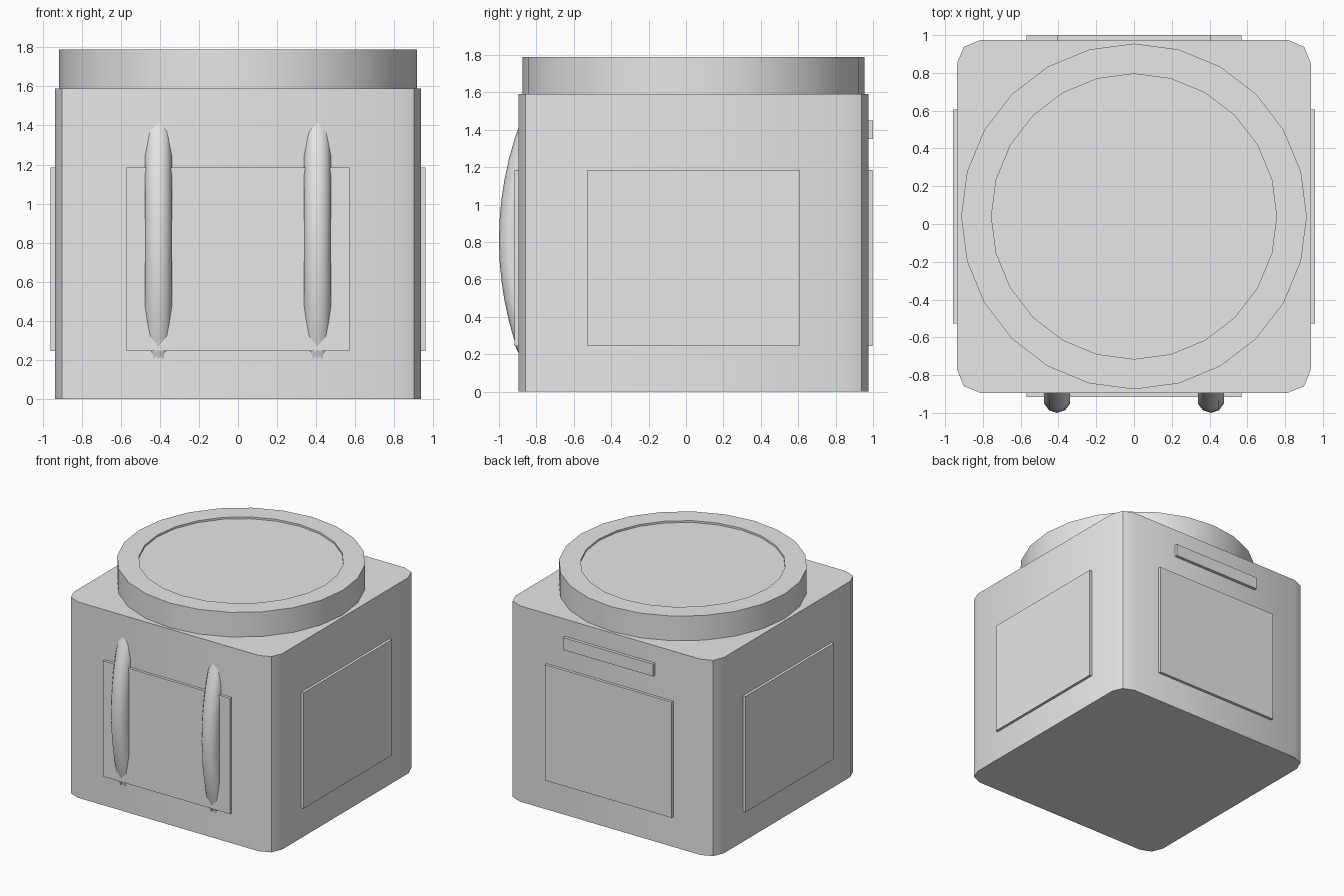
import bpy, bmesh, math
from mathutils import Vector

if "Cube" in bpy.data.objects:
    bpy.data.objects.remove(bpy.data.objects["Cube"], do_unlink=True)

GREY = (0.8, 0.8, 0.8, 1)
grey = bpy.data.materials.new("light grey")
grey.use_nodes = True
grey.diffuse_color = GREY
grey.node_tree.nodes["Principled BSDF"].inputs["Base Color"].default_value = GREY


def finish(name, bm, smooth=True):
    bmesh.ops.recalc_face_normals(bm, faces=bm.faces)
    mesh = bpy.data.meshes.new(name)
    bm.to_mesh(mesh)
    bm.free()
    mesh.materials.append(grey)
    obj = bpy.data.objects.new(name, mesh)
    bpy.context.collection.objects.link(obj)
    if smooth:
        bpy.ops.object.select_all(action='DESELECT')
        obj.select_set(True)
        bpy.context.view_layer.objects.active = obj
        bpy.ops.object.shade_smooth_by_angle(angle=math.radians(40))
    return obj


def box_mesh(low, high):
    bm = bmesh.new()
    bmesh.ops.create_cube(bm, size=1)
    low, high = Vector(low), Vector(high)
    for v in bm.verts:
        v.co = (low + high) / 2 + v.co * (high - low)
    return bm


def loft(bm, rings):
    """Skin closed rings of points and cap both ends."""
    rows = [[bm.verts.new(p) for p in ring] for ring in rings]
    n = len(rows[0])
    for a, b in zip(rows, rows[1:]):
        for i in range(n):
            j = (i + 1) % n
            bm.faces.new((a[i], a[j], b[j], b[i]))
    bm.faces.new(rows[0])
    bm.faces.new(rows[-1])


# Body with rounded upright corners
FRONT, BACK, SIDE = -0.895, 0.975, 0.937
MID = (FRONT + BACK) / 2
bm = box_mesh((-SIDE, FRONT, 0), (SIDE, BACK, 1.59))
uprights = [e for e in bm.edges if abs(e.verts[0].co.z - e.verts[1].co.z) > 1]
bmesh.ops.bevel(bm, geom=uprights, offset=0.125, segments=2, profile=0.5, affect='EDGES')
finish("body", bm)

# Round lid with a shallow recess
SIDES = 24
bm = bmesh.new()
profile = [(0.915, 1.585), (0.915, 1.79), (0.755, 1.79), (0.755, 1.775)]
loft(bm, [[(r * math.cos(math.tau * i / SIDES), MID + r * math.sin(math.tau * i / SIDES), z)
           for i in range(SIDES)] for r, z in profile])
finish("lid", bm)

# Raised panels on the four walls, and the back name strip
LOW, HIGH = 0.245, 1.185
finish("front_panel", box_mesh((-0.57, FRONT - 0.022, LOW), (0.57, FRONT + 0.02, HIGH)), False)
finish("back_panel", box_mesh((-0.57, BACK - 0.02, LOW), (0.57, 0.998, HIGH)), False)
finish("back_strip", box_mesh((-0.405, BACK - 0.02, 1.35), (0.405, 1.0, 1.45)), False)
for name, s in (("left", 1), ("right", -1)):
    a, b = sorted((s * (SIDE - 0.02), s * 0.959))
    finish(name + "_panel", box_mesh((a, MID - 0.567, LOW), (b, MID + 0.567, HIGH)), False)

# Bowed front handles, partly sunk in the wall, with two small prongs below
TUBE, BOW, CENTRE_Z = 0.072, 1.795, 0.81
for name, s in (("left", 1), ("right", -1)):
    x0 = s * 0.407
    bm = bmesh.new()
    rings = []
    for k in range(13):
        t = math.radians(-21 + 42 * k / 12)
        ring = []
        for i in range(10):
            a = math.tau * i / 10
            radius = BOW - TUBE + TUBE * math.cos(a)
            ring.append((x0 + TUBE * math.sin(a),
                         BOW - 1 - radius * math.cos(t),
                         CENTRE_Z + radius * math.sin(t)))
        rings.append(ring)
    loft(bm, rings)
    finish(name + "_handle", bm)

    bm = bmesh.new()
    for side in (-1, 1):
        base = [(x0 + side * dx, y, z) for dx, y, z in
                ((0, -0.918, 0.255), (0.036, -0.905, 0.245), (0.03, -0.88, 0.25), (0, -0.88, 0.255))]
        verts = [bm.verts.new(p) for p in base]
        tip = bm.verts.new((x0 + side * 0.022, -0.893, 0.2))
        bm.faces.new(verts)
        for i in range(4):
            bm.faces.new((verts[i], verts[(i + 1) % 4], tip))
    finish(name + "_handle_prongs", bm, False)
